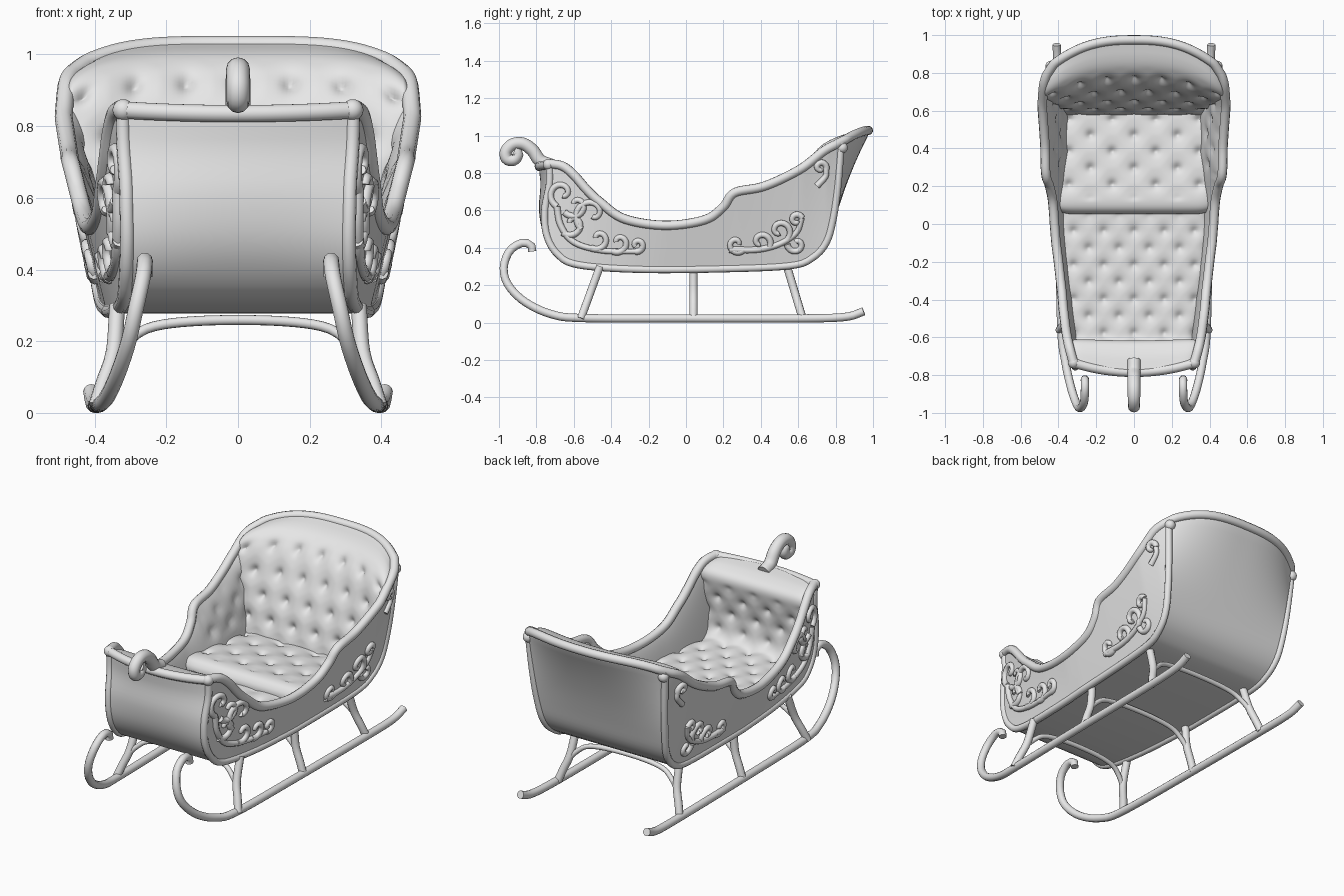
import bpy, bmesh, math
from mathutils import Vector

cube = bpy.data.objects.get("Cube")
if cube:
    bpy.data.objects.remove(cube)

grey = bpy.data.materials.new("plain_grey")
grey.use_nodes = True
grey.diffuse_color = (0.8, 0.8, 0.8, 1)
grey.node_tree.nodes["Principled BSDF"].inputs["Base Color"].default_value = (0.8, 0.8, 0.8, 1)
made = []


def clamp(v):
    return max(0.0, min(1.0, v))


def lookup(table, y):
    """Linear interpolation through (y, value) pairs."""
    if y <= table[0][0]:
        return table[0][1]
    for (a, va), (b, vb) in zip(table, table[1:]):
        if y <= b:
            return va + (vb - va) * (y - a) / (b - a)
    return table[-1][1]


def smooth(pts, n):
    """Catmull-Rom through the points, resampled to n even steps."""
    p = [Vector(q).to_3d() for q in pts]
    p = [2 * p[0] - p[1]] + p + [2 * p[-1] - p[-2]]
    fine = []
    for a, b, c, d in zip(p, p[1:], p[2:], p[3:]):
        for k in range(12):
            t = k / 12
            fine.append(0.5 * (2 * b + (c - a) * t + (2 * a - 5 * b + 4 * c - d) * t * t
                               + (3 * b - a - 3 * c + d) * t ** 3))
    fine.append(p[-2])
    length = [0.0]
    for a, b in zip(fine, fine[1:]):
        length.append(length[-1] + (b - a).length)
    out, j = [], 0
    for i in range(n):
        s = length[-1] * i / (n - 1)
        while j < len(fine) - 2 and length[j + 1] < s:
            j += 1
        f = (s - length[j]) / max(length[j + 1] - length[j], 1e-9)
        out.append(fine[j].lerp(fine[j + 1], f))
    return out


# Body shape: half width at any (y, z), and bow of the front and back boards
BASE = [(-0.75, 0.305), (-0.3, 0.345), (0, 0.365), (0.8, 0.383)]
FLARE = [(-0.75, 0.02), (-0.1, 0.25), (0.3, 0.24), (0.62, 0.205), (0.75, 0.15), (0.84, 0.085)]
PADDING = [(0.1, 0.014), (0.35, 0.048)]


def width(y, z):
    return lookup(BASE, y) + lookup(FLARE, y) * (z - 0.3)


def bowed(f, y, z, inset=0.0):
    back = clamp((z - 0.45) / 0.5) ** 2 if y > 0.5 else 0
    front = clamp((-y - 0.58) / 0.15) * clamp((z - 0.4) / 0.4)
    dy = 0.145 * back * (1 - abs(f) ** 2.6) - 0.05 * front * (1 - f * f)
    return Vector((f * (width(y, z) - inset), y + dy, z + 0.062 * back * (1 - f ** 4)))


def tuft(a, b, da, db):
    """Depth of a staggered button pattern, 0 to 1."""
    best = 9.0
    for j in range(round(b / db) - 1, round(b / db) + 2):
        shift = (j % 2) * da / 2
        ca = round((a - shift) / da) * da + shift
        best = min(best, math.hypot(a - ca, b - j * db))
    return 0.7 * math.exp(-(best / 0.022) ** 2) + 0.3 * math.exp(-(best / 0.06) ** 2)


def finish(name, mesh):
    ob = bpy.data.objects.new(name, mesh)
    bpy.context.collection.objects.link(ob)
    mesh.materials.clear()
    mesh.materials.append(grey)
    made.append(ob)
    return ob


def grid(name, rows):
    bm = bmesh.new()
    vs = [[bm.verts.new(p) for p in row] for row in rows]
    for r, s in zip(vs, vs[1:]):
        for i in range(len(r) - 1):
            bm.faces.new((r[i], r[i + 1], s[i + 1], s[i]))
    bmesh.ops.remove_doubles(bm, verts=bm.verts[:], dist=1e-5)
    mesh = bpy.data.meshes.new(name)
    bm.to_mesh(mesh)
    bm.free()
    mod = finish(name, mesh).modifiers.new("thickness", 'SOLIDIFY')
    mod.thickness, mod.offset = 0.012, 0


def tube(name, pts, r, end=1.0, sides=3):
    cu = bpy.data.curves.new(name, 'CURVE')
    cu.dimensions, cu.bevel_depth, cu.bevel_resolution = '3D', r, sides
    cu.use_fill_caps = True
    sp = cu.splines.new('POLY')
    sp.points.add(len(pts) - 1)
    for i, p in enumerate(pts):
        sp.points[i].co = (*p, 1)
        sp.points[i].radius = 1 + (end - 1) * i / (len(pts) - 1)
    tmp = bpy.data.objects.new(name, cu)
    bpy.context.collection.objects.link(tmp)
    mesh = bpy.data.meshes.new_from_object(tmp.evaluated_get(bpy.context.evaluated_depsgraph_get()))
    bpy.data.objects.remove(tmp)
    finish(name, mesh)


def knob(name, p, r):
    bm = bmesh.new()
    bmesh.ops.create_uvsphere(bm, u_segments=16, v_segments=10, radius=r)
    bmesh.ops.translate(bm, verts=bm.verts[:], vec=p)
    mesh = bpy.data.meshes.new(name)
    bm.to_mesh(mesh)
    bm.free()
    finish(name, mesh)


def sheet(name, path, n, m, inset=0.0, tufts=None):
    """Sweep a (y, z) path across the body; tufts = spacing x, spacing s, depth, first, last row."""
    p, rows, s = smooth(path, n), [], 0.0
    for i, q in enumerate(p):
        d = (p[min(i + 1, n - 1)] - p[max(i - 1, 0)]).normalized()
        row = []
        for k in range(m + 1):
            f = 2 * k / m - 1
            v = bowed(f, q.x, q.y, inset)
            if tufts:
                da, db, depth, first, last = tufts
                h = -depth * tuft(v.x, s, da, db) * clamp((i - first) / 6) * clamp((last - i) / 6)
                h -= 0.015 * f ** 16
                v += Vector((0, -d.y, d.x)) * h
            row.append(v)
        rows.append(row)
        if i < n - 1:
            s += (p[i + 1] - q).length
    grid(name, rows)


# Side outline: keel line and rim line, front to back
KEEL = [(-0.73, 0.85), (-0.73, 0.74), (-0.755, 0.6), (-0.745, 0.47), (-0.69, 0.37), (-0.58, 0.31),
        (-0.25, 0.285), (0.2, 0.288), (0.56, 0.305), (0.68, 0.35), (0.75, 0.43), (0.785, 0.55),
        (0.81, 0.72), (0.83, 0.965)]
RIM = [(-0.73, 0.85), (-0.66, 0.837), (-0.6, 0.79), (-0.53, 0.71), (-0.46, 0.645), (-0.33, 0.555),
       (-0.11, 0.52), (0.1, 0.55), (0.2, 0.62), (0.26, 0.695), (0.42, 0.73), (0.61, 0.82),
       (0.74, 0.92), (0.83, 0.965)]
N = 90
keel, rim = smooth(KEEL, N), smooth(RIM, N)

sheet("hull_boards", KEEL, N, 32)

# Upholstery
sheet("floor_and_front_cushion", [(-0.73, 0.85), (-0.66, 0.83), (-0.615, 0.79), (-0.62, 0.7),
                                  (-0.64, 0.55), (-0.62, 0.44), (-0.53, 0.42), (-0.2, 0.42),
                                  (0.07, 0.42)], 110, 80, 0.01, (0.16, 0.09, 0.025, 15, 109))
sheet("seat_cushion", [(0.08, 0.35), (0.06, 0.4), (0.065, 0.45), (0.12, 0.48), (0.3, 0.47),
                       (0.61, 0.445)], 70, 80, 0.008, (0.23, 0.0875, 0.03, 18, 69))
sheet("backrest", [(0.575, 0.42), (0.6, 0.55), (0.625, 0.7), (0.64, 0.8), (0.655, 0.88),
                   (0.71, 0.935), (0.82, 0.965)], 70, 90, 0.02, (0.145, 0.115, 0.035, 0, 56))

# Side panels, linings, rails
for sx, tag in ((1, "left"), (-1, "right")):
    outer, lining = [], []
    for a, b in zip(keel, rim):
        o, l = [], []
        for k in range(25):
            s = k / 24
            q = a.lerp(b, s)
            w = width(q.x, q.y)
            dent = tuft(q.x, q.y, 0.16, 0.09) if q.x > 0.25 and q.y > 0.5 else 0
            o.append((sx * w, q.x, q.y))
            l.append((sx * (w - (lookup(PADDING, q.x) - 0.022 * dent) * (1 - s ** 6)), q.x, q.y))
        outer.append(o)
        lining.append(l)
    grid(tag + "_side_panel", outer)
    grid(tag + "_side_lining", lining)
    tube(tag + "_corner_rail", [bowed(sx, q.x, q.y) for q in keel], 0.02)
    knob(tag + "_front_knob", bowed(sx, -0.735, 0.845), 0.03)
    knob(tag + "_back_knob", bowed(sx, 0.835, 0.935), 0.03)

# One continuous rim around sides and back
back_edge = [bowed(1 - k / 20, 0.83, 0.965) for k in range(1, 40)]
left_edge = [bowed(1, q.x, q.y) for q in rim]
right_edge = [bowed(-1, q.x, q.y) for q in reversed(rim)]
tube("rim_rail", smooth(left_edge[:-2] + back_edge + right_edge[2:], 260), 0.025)
tube("front_top_rail", [bowed(k / 10 - 1, -0.735, 0.835 + 0.01 * (k / 10 - 1) ** 2)
                        for k in range(21)], 0.025)

# Curled ornament on the front rail
curl = [(0, -0.72, 0.84), (0, -0.78, 0.865), (0, -0.82, 0.92), (0, -0.87, 0.955), (0, -0.925, 0.953),
        (0, -0.963, 0.915), (0, -0.957, 0.875), (0, -0.92, 0.87), (0, -0.9, 0.9), (0, -0.92, 0.915)]
tube("front_curl", smooth(curl, 48), 0.036, 0.85, 4)

# Carved scrollwork on the sides: stems, then spirals (centre, start, turns)
STEMS = [[(-0.69, 0.62), (-0.67, 0.52), (-0.6, 0.43), (-0.45, 0.385), (-0.27, 0.38)],
         [(0.23, 0.39), (0.38, 0.39), (0.5, 0.42), (0.59, 0.48), (0.62, 0.56)],
         [(0.7, 0.73), (0.745, 0.78), (0.75, 0.82)]]
SPIRALS = [(-0.66, 0.69, -0.69, 0.62, -0.9), (-0.61, 0.53, -0.66, 0.48, 0.8),
           (-0.5, 0.58, -0.56, 0.5, -0.9), (-0.47, 0.45, -0.51, 0.4, 0.8),
           (-0.26, 0.415, -0.27, 0.38, 0.9), (-0.36, 0.43, -0.39, 0.38, 0.8),
           (-0.59, 0.63, -0.65, 0.59, 0.8), (0.27, 0.42, 0.31, 0.39, -0.9),
           (0.4, 0.43, 0.45, 0.405, 0.8), (0.5, 0.49, 0.54, 0.44, 0.9),
           (0.59, 0.42, 0.54, 0.42, 0.8), (0.59, 0.55, 0.62, 0.56, 0.9),
           (0.72, 0.83, 0.75, 0.82, 0.9)]


def carve(tag, sx, path, end):
    tube(tag + "_scrollwork", [(sx * (width(y, z) + 0.01), y, z) for y, z in path], 0.018, end, 2)


for sx, tag in ((1, "left"), (-1, "right")):
    for stem in STEMS:
        carve(tag, sx, [(q.x, q.y) for q in smooth(stem, 24)], 0.8)
    for cy, cz, py, pz, turns in SPIRALS:
        r0, a0 = math.hypot(py - cy, pz - cz), math.atan2(pz - cz, py - cy)
        path = []
        for k in range(21):
            t = k / 20
            r, a = r0 * (1 - t) + 0.012 * t, a0 + turns * math.tau * t
            path.append((cy + r * math.cos(a), cz + r * math.sin(a)))
        carve(tag, sx, path, 0.8)

# Runners and struts
RUNNER = [(0.41, 0.95, 0.06), (0.405, 0.85, 0.03), (0.4, 0.6, 0.022), (0.395, 0, 0.022),
          (0.385, -0.55, 0.024), (0.365, -0.72, 0.045), (0.335, -0.86, 0.11), (0.305, -0.95, 0.2),
          (0.285, -0.975, 0.29), (0.265, -0.945, 0.38), (0.26, -0.88, 0.425), (0.26, -0.83, 0.415),
          (0.26, -0.822, 0.38)]
STRUT = [(0.395, 0.02), (0.375, 0.085), (0.347, 0.17), (0.337, 0.3)]
ARCH = [(0.385, 0.06), (0.355, 0.14), (0.305, 0.2), (0.24, 0.24), (0.1, 0.257)]
PAIRS = [("front", -0.57, -0.46), ("middle", 0.04, 0.04), ("rear", 0.63, 0.54)]
for sx, tag in ((1, "left"), (-1, "right")):
    tube(tag + "_runner", [(sx * q.x, q.y, q.z) for q in smooth(RUNNER, 80)], 0.022, 1.0, 4)
    for place, foot, top in PAIRS:
        tube(f"{tag}_{place}_strut", [(sx * q.x, foot + (top - foot) * q.y / 0.3, q.y)
                                      for q in smooth(STRUT, 14)], 0.022)
for place, foot, top in PAIRS:
    arch = smooth(ARCH + [(-x, z) for x, z in reversed(ARCH)], 40)
    tube(place + "_arch", [(q.x, foot + (top - foot) * q.y / 0.3, q.y) for q in arch], 0.014)

bpy.ops.object.select_all(action='DESELECT')
for ob in made:
    ob.select_set(True)
bpy.context.view_layer.objects.active = made[0]
bpy.ops.object.shade_smooth_by_angle(angle=math.radians(50))
